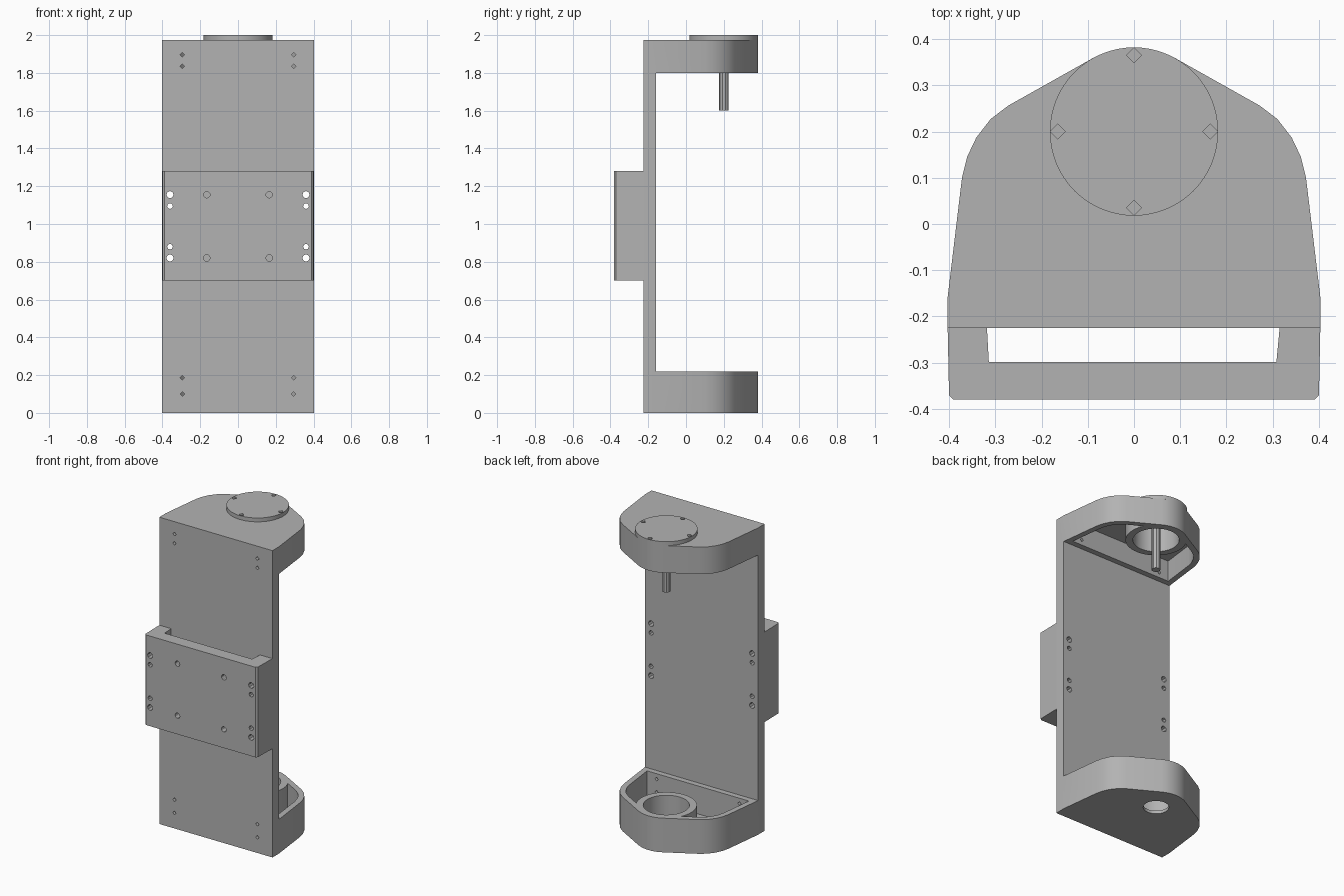
import bpy, bmesh
from math import pi, cos, sin, radians
from mathutils import Matrix, Vector

if "Cube" in bpy.data.objects:
    bpy.data.objects.remove(bpy.data.objects["Cube"], do_unlink=True)

grey = bpy.data.materials.new("plain_grey")
grey.use_nodes = True
grey.diffuse_color = (0.45, 0.45, 0.45, 1)
grey.node_tree.nodes["Principled BSDF"].inputs["Base Color"].default_value = (0.45, 0.45, 0.45, 1)


def finish(name, bm):
    bmesh.ops.recalc_face_normals(bm, faces=bm.faces)
    mesh = bpy.data.meshes.new(name)
    bm.to_mesh(mesh)
    bm.free()
    mesh.materials.append(grey)
    ob = bpy.data.objects.new(name, mesh)
    bpy.context.scene.collection.objects.link(ob)
    return ob


def prism(name, points, low, high):
    """Extrude a flat outline along z."""
    bm = bmesh.new()
    face = bm.faces.new([bm.verts.new((x, y, low)) for x, y in points])
    up = bmesh.ops.extrude_face_region(bm, geom=[face])["geom"]
    bmesh.ops.translate(bm, vec=(0, 0, high - low),
                        verts=[v for v in up if isinstance(v, bmesh.types.BMVert)])
    return finish(name, bm)


def rods(name, items, sides, along_y=False):
    """Cylinders, each (centre, radius, length), in one mesh."""
    bm = bmesh.new()
    turn = Matrix.Rotation(pi / 2, 4, "X") if along_y else Matrix()
    for centre, radius, length in items:
        bmesh.ops.create_cone(bm, cap_ends=True, segments=sides, radius1=radius,
                              radius2=radius, depth=length,
                              matrix=Matrix.Translation(centre) @ turn)
    return finish(name, bm)


def cut(target, cutter, keep=False):
    mod = target.modifiers.new("cut", "BOOLEAN")
    mod.operation, mod.solver, mod.object = "DIFFERENCE", "EXACT", cutter
    graph = bpy.context.evaluated_depsgraph_get()
    graph.update()
    mesh = bpy.data.meshes.new_from_object(target.evaluated_get(graph))
    target.modifiers.clear()
    target.data = mesh
    if not keep:
        bpy.data.objects.remove(cutter, do_unlink=True)


def box_outline(x, y0, y1):
    return [(-x, y0), (x, y0), (x, y1), (-x, y1)]


def inset(points, d):
    """Move every side of a counter-clockwise outline inwards."""
    result = []
    for i, p in enumerate(points):
        a, b, c = Vector(points[i - 1]), Vector(p), Vector(points[(i + 1) % len(points)])
        e, f = (b - a).normalized(), (c - b).normalized()
        n, m = Vector((-e.y, e.x)), Vector((-f.y, f.x))
        q = b + (n + m) * d / (1 + n.dot(m))
        result.append((q.x, q.y))
    return result


# Outline of the end brackets
W, FRONT, INNER, AXIS = 0.403, -0.225, -0.158, 0.2
side = [(W, INNER), (0.372, 0.10), (0.361, 0.145), (0.341, 0.187),
        (0.31, 0.227), (0.272, 0.256)]
tip = [(0.182 * cos(radians(a)), AXIS + 0.182 * sin(radians(a))) for a in range(60, 121, 6)]
curve = side + tip + [(-x, y) for x, y in reversed(side)]
outline = [(-W, FRONT), (W, FRONT)] + curve

# Frame: back plate and two end brackets in one solid
frame = prism("frame", outline, 0, 1.975)
cut(frame, prism("opening", box_outline(0.6, INNER, 0.6), 0.22, 1.80))

# Pockets, leaving a round boss with a bore in each bracket
pocket_shape = inset(curve, 0.036)
for low, high, bore_low, bore_high in ((0.04, 0.4, 0.02, 0.4), (1.6, 1.935, 1.6, 1.955)):
    pocket = prism("pocket", pocket_shape, low, high)
    cut(pocket, rods("boss", [((0, AXIS, (low + high) / 2), 0.178, 1)], 48))
    cut(frame, pocket)
    cut(frame, rods("bore", [((0, AXIS, (bore_low + bore_high) / 2), 0.135,
                              bore_high - bore_low)], 48))
cut(frame, rods("shaft_hole", [((0, AXIS, 0), 0.075, 0.2)], 32))

# Carriage: block with a slot behind it and clipped front corners
carriage = prism("carriage", [
    (-0.39, -0.38), (0.39, -0.38), (0.4, -0.37), (W, FRONT), (0.315, FRONT),
    (0.308, -0.298), (-0.314, -0.298), (-0.318, FRONT), (-W, FRONT), (-0.4, -0.37)],
    0.70, 1.28)

# Screw holes
through = rods("through_holes", [((s * 0.36, -0.25, z), r, 0.5) for s in (-1, 1)
               for z, r in ((1.155, 0.019), (1.095, 0.015), (0.88, 0.015), (0.82, 0.019))],
               8, True)
cut(frame, through, keep=True)
cut(carriage, through)
cut(carriage, rods("face_holes", [((s * 0.165, -0.34, z), 0.017, 0.2)
                                  for s in (-1, 1) for z in (1.155, 0.82)], 12, True))
cut(frame, rods("bracket_holes", [((s * 0.295, -0.2, z), 0.012, 0.25) for s in (-1, 1)
                                  for z in (1.895, 1.835, 0.185, 0.10)], 4, True))

# Round cap with four edge notches
cap = rods("cap", [((0, AXIS, 1.9875), 0.182, 0.025)], 64)
cut(cap, rods("notches", [((0.165 * cos(a), AXIS + 0.165 * sin(a), 2.0), 0.016, 0.03)
                          for a in (0, pi / 2, pi, 3 * pi / 2)], 4))

# Drive shaft below the cap
shaft = rods("shaft", [((0, AXIS, 1.785), 0.026, 0.37)], 10)

# Smooth the round walls, keep the edges sharp
bpy.ops.object.select_all(action="DESELECT")
for ob in (frame, carriage, cap, shaft):
    ob.select_set(True)
bpy.context.view_layer.objects.active = frame
bpy.ops.object.shade_smooth_by_angle(angle=radians(30))
